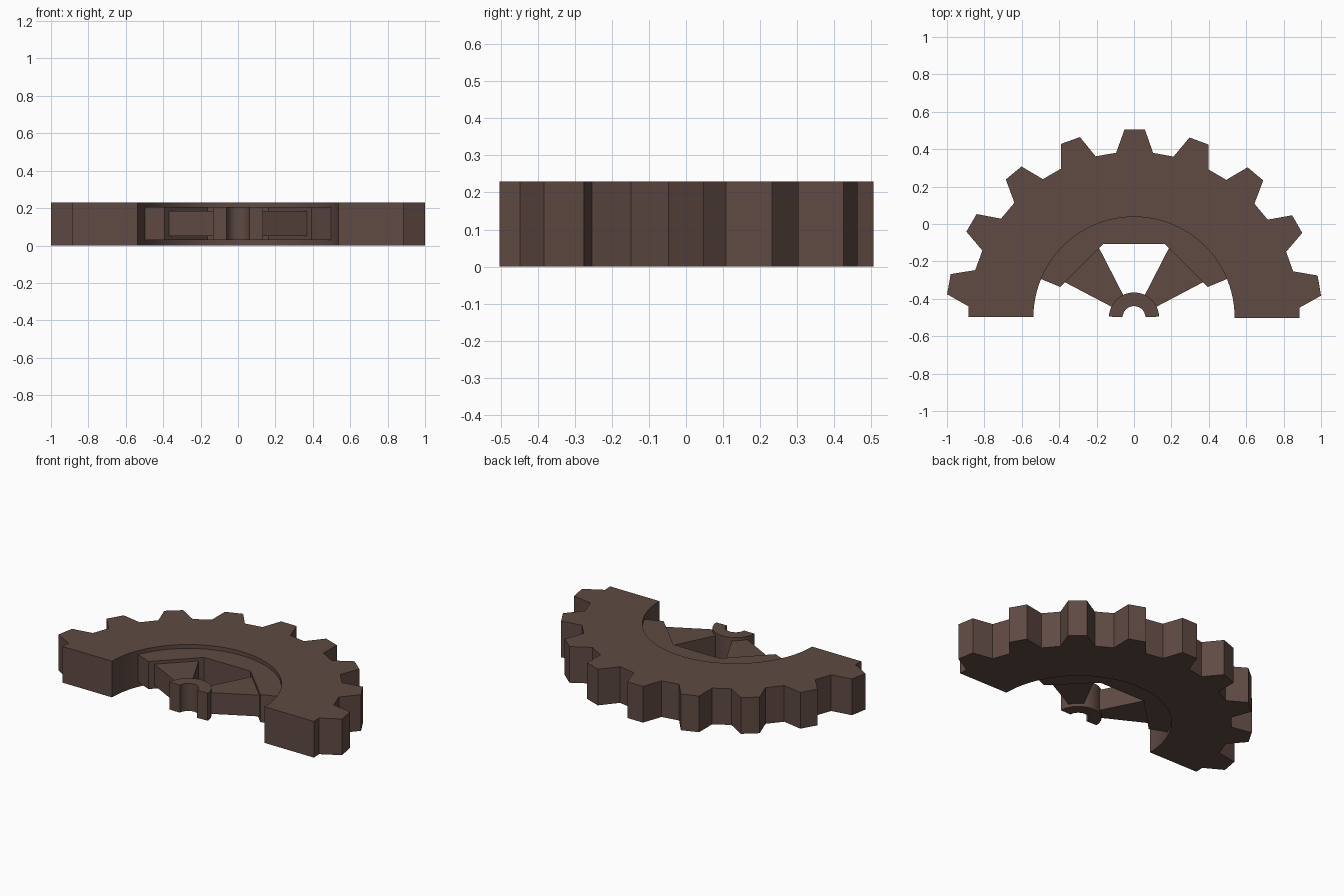
import bpy, bmesh, math

if "Cube" in bpy.data.objects:
    bpy.data.objects.remove(bpy.data.objects["Cube"])

CENTRE_Y = -0.5
TILT = -0.22          # the half wheel is turned a touch clockwise

mat = bpy.data.materials.new("dark brown")
mat.diffuse_color = (0.115, 0.068, 0.056, 1)
mat.use_nodes = True
mat.node_tree.nodes["Principled BSDF"].inputs["Base Color"].default_value = mat.diffuse_color


def polar(r, deg):
    a = math.radians(deg)
    return (r * math.cos(a), r * math.sin(a))


def arc(r, a0, a1, n):
    return [polar(r, a0 + (a1 - a0) * i / n) for i in range(n + 1)]


def plate(name, outline, z0, z1, tilt=0.0):
    """Extrude an outline given around the wheel centre."""
    bm = bmesh.new()
    t = math.radians(tilt)
    c, s = math.cos(t), math.sin(t)
    face = bm.faces.new([bm.verts.new((x * c - y * s, x * s + y * c + CENTRE_Y, z0))
                         for x, y in outline])
    ext = bmesh.ops.extrude_face_region(bm, geom=[face])
    top = [v for v in ext["geom"] if isinstance(v, bmesh.types.BMVert)]
    bmesh.ops.translate(bm, verts=top, vec=(0, 0, z1 - z0))
    bmesh.ops.recalc_face_normals(bm, faces=bm.faces)
    mesh = bpy.data.meshes.new(name)
    bm.to_mesh(mesh)
    bm.free()
    mesh.materials.append(mat)
    ob = bpy.data.objects.new(name, mesh)
    bpy.context.collection.objects.link(ob)
    bpy.ops.object.select_all(action='DESELECT')
    ob.select_set(True)
    bpy.context.view_layer.objects.active = ob
    bpy.ops.object.shade_smooth_by_angle(angle=math.radians(20))
    return ob


# Toothed half ring: nine teeth, 20 degrees apart
ROOT, TIP, BORE = 0.886, 1.007, 0.538
outline = [(ROOT, 0)]
for i in range(9):
    a = 10 + 20 * i
    outline += [polar(ROOT, a - 6.4), polar(TIP, a - 3.1),
                polar(TIP, a + 3.1), polar(ROOT, a + 6.4)]
outline += [(-ROOT, 0)] + arc(BORE, 180, 0, 48)
plate("gear_ring", outline, 0, 0.23, TILT)

# Recessed web: round outside, octagonal inside
OCT = 0.426
web = arc(BORE + 0.002, 22.5, 157.5, 36) + [polar(OCT, a) for a in (157.5, 112.5, 67.5, 22.5)]
plate("web", web, 0.03, 0.205)

# Half hub around the axle
plate("hub", arc(0.134, 2, 178, 24) + arc(0.061, 178, 2, 24), 0.03, 0.205)

# Two tapered spokes, flush against the octagon facets
right = [(0.115, 0.055), (0.37, 0.189), (0.187, 0.372), (0.055, 0.115)]
for side, label in ((1, "right"), (-1, "left")):
    plate("spoke_" + label, [(side * x, y) for x, y in right], 0.05, 0.185)
